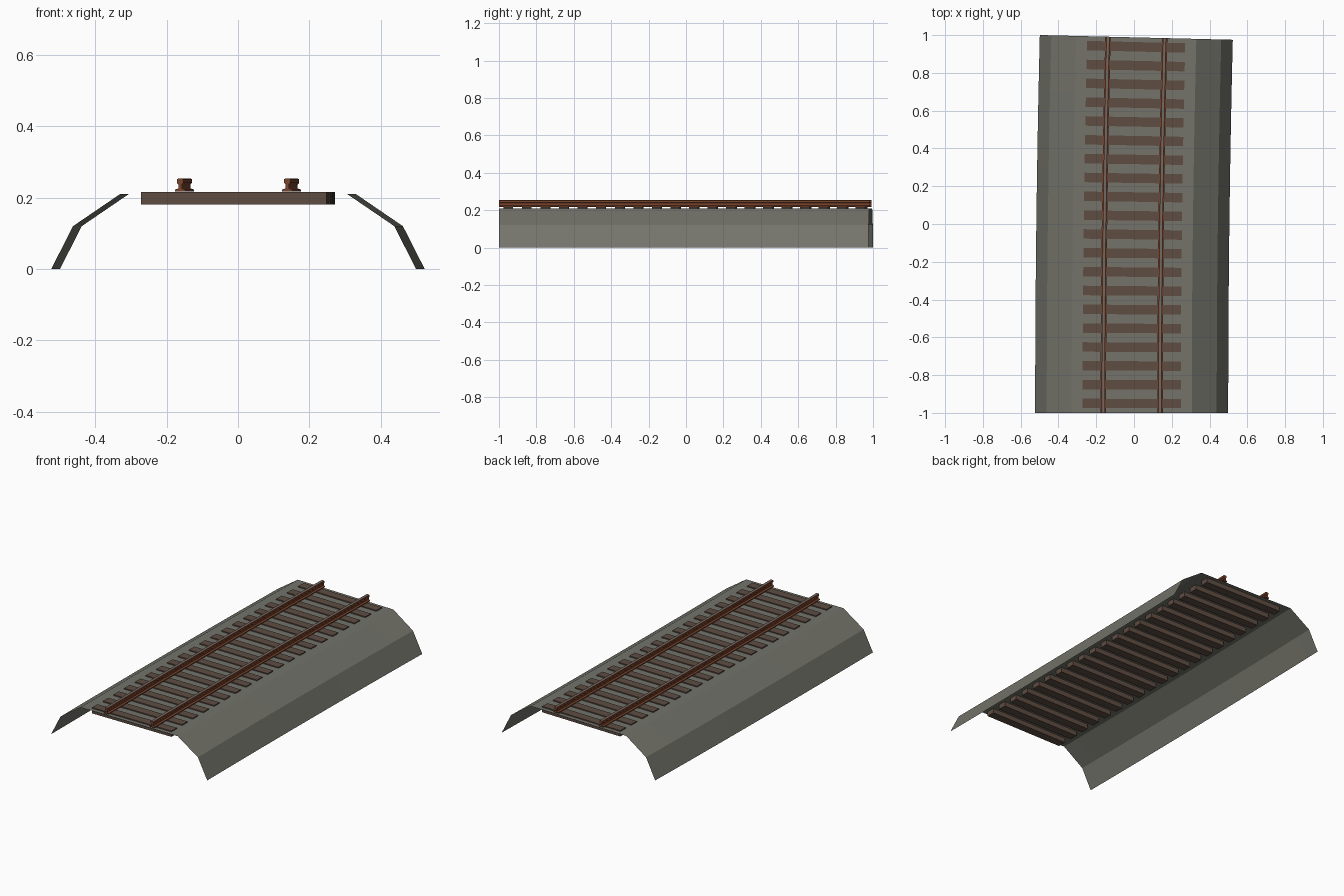
import bpy, bmesh, math

if "Cube" in bpy.data.objects:
    bpy.data.objects.remove(bpy.data.objects["Cube"])

LENGTH, TURN = 1.988, 0.0245      # arc length and total bend of the track
R = LENGTH / TURN


def place(off, s):
    """Point at sideways offset and distance s along the gently bent track."""
    a = s / R
    return (-0.0122 + R * (1 - math.cos(a)) + off * math.cos(a),
            -1 + R * math.sin(a) - off * math.sin(a))


def material(name, rgb):
    m = bpy.data.materials.new(name)
    m.diffuse_color = (*rgb, 1)
    m.use_nodes = True
    m.node_tree.nodes["Principled BSDF"].inputs["Base Color"].default_value = m.diffuse_color
    return m


gravel = material("gravel_grey", (0.175, 0.175, 0.148))
wood = material("sleeper_brown", (0.112, 0.073, 0.055))
rust = material("rail_rust", (0.19, 0.056, 0.025))
steel = material("rail_worn_steel", (0.15, 0.145, 0.135))


def sweep(name, profile, mats, s0=0.0, s1=LENGTH, steps=20, closed=True, top=None):
    """Sweep an (offset, z) profile along the track between s0 and s1."""
    bm = bmesh.new()
    rings = []
    for i in range(steps + 1):
        s = s0 + (s1 - s0) * i / steps
        rings.append([bm.verts.new((*place(o, s), z)) for o, z in profile])
    n = len(profile)
    for a, b in zip(rings, rings[1:]):
        for k in range(n if closed else n - 1):
            j = (k + 1) % n
            f = bm.faces.new((a[k], a[j], b[j], b[k]))
            if k == top:
                f.material_index = 1
    if closed:
        bm.faces.new(rings[0])
        bm.faces.new(rings[-1][::-1])
        bmesh.ops.recalc_face_normals(bm, faces=bm.faces)
    me = bpy.data.meshes.new(name)
    bm.to_mesh(me)
    bm.free()
    for m in mats:
        me.materials.append(m)
    ob = bpy.data.objects.new(name, me)
    bpy.context.collection.objects.link(ob)
    return ob


# Ballast bed: open sheet with two slopes per side
sweep("ballast_bed", [(-0.511, 0), (-0.45, 0.12), (-0.318, 0.21),
                      (0.318, 0.21), (0.45, 0.12), (0.511, 0)],
      [gravel], closed=False)

# Sleepers sunk into the ballast
for i in range(20):
    s = LENGTH * (i + 0.5) / 20
    sweep(f"sleeper_{i + 1}", [(-0.26, 0.181), (0.26, 0.181), (0.26, 0.216), (-0.26, 0.216)],
          [wood], s - 0.025, s + 0.025, steps=1)

# Rails: foot, web and head, with a narrow worn strip on top
half = [(0.0145, 0.2175), (0.0145, 0.222), (0.005, 0.226), (0.005, 0.237),
        (0.009, 0.241), (0.009, 0.252), (0.005, 0.253)]
for name, cx in (("left_rail", -0.15), ("right_rail", 0.15)):
    profile = [(cx + x, z) for x, z in half] + [(cx - x, z) for x, z in reversed(half)]
    sweep(name, profile, [rust, steel], top=len(half) - 1)
